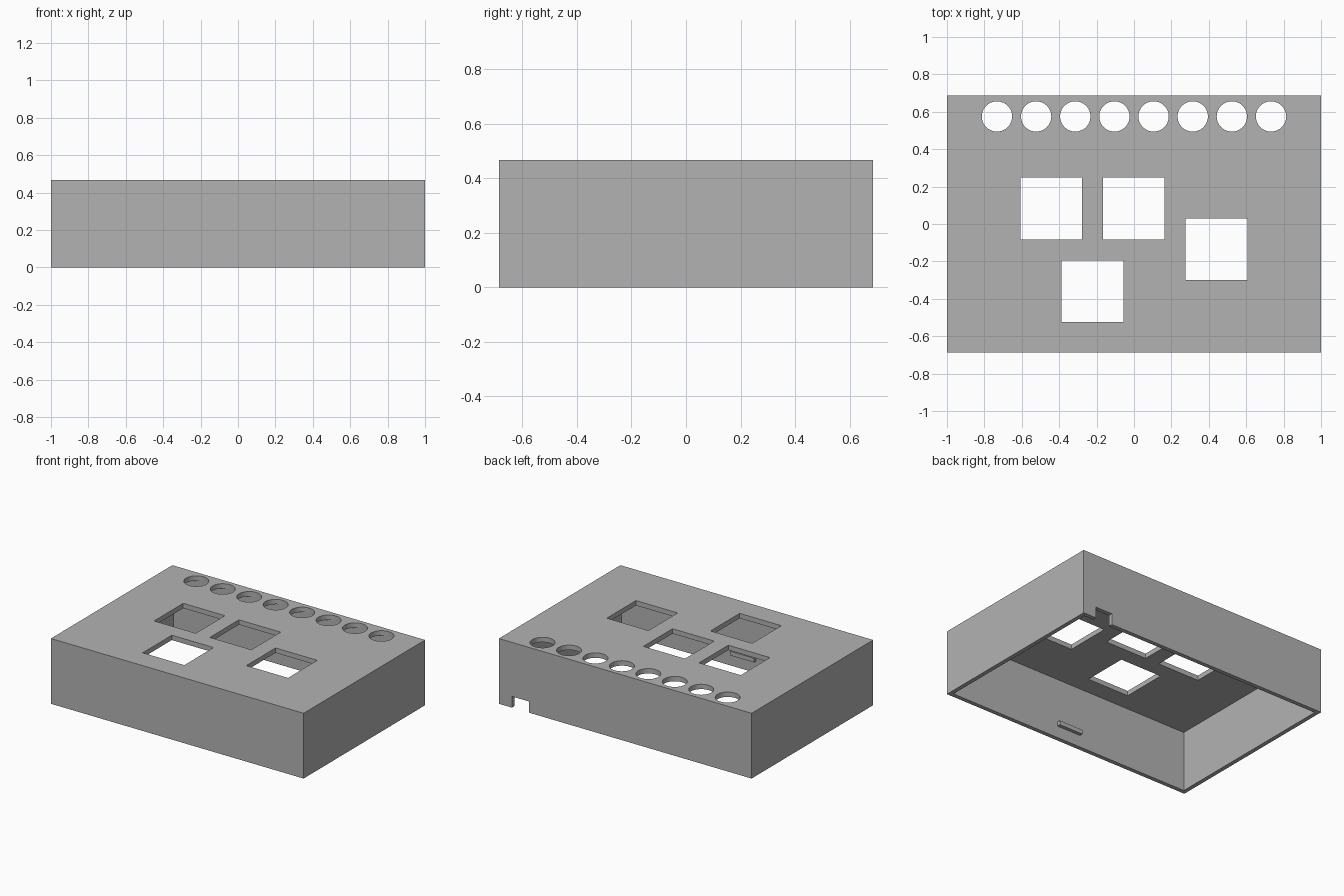
import bpy

old = bpy.data.objects.get("Cube")
if old:
    bpy.data.objects.remove(old, do_unlink=True)

W, D, H = 2.0, 1.373, 0.467      # outer size
WALL, PLATE = 0.03, 0.035        # wall and top thickness

grey = bpy.data.materials.new("plain grey")
grey.use_nodes = True
grey.diffuse_color = (0.45, 0.45, 0.45, 1)
grey.node_tree.nodes["Principled BSDF"].inputs["Base Color"].default_value = (0.45, 0.45, 0.45, 1)


def box(name, centre, size):
    bpy.ops.mesh.primitive_cube_add(size=1, location=centre)
    ob = bpy.context.object
    ob.name = name
    ob.scale = size
    bpy.ops.object.transform_apply(location=True, rotation=False, scale=True)
    ob.data.materials.append(grey)
    return ob


def disc(name, centre, radius, depth):
    bpy.ops.mesh.primitive_cylinder_add(vertices=48, radius=radius, depth=depth, location=centre)
    ob = bpy.context.object
    ob.name = name
    ob.data.materials.append(grey)
    return ob


def cut(target, cutter):
    cutter.hide_render = True
    mod = target.modifiers.new("cut", "BOOLEAN")
    mod.operation = "DIFFERENCE"
    mod.solver = "EXACT"
    mod.object = cutter
    bpy.context.view_layer.objects.active = target
    bpy.ops.object.modifier_apply(modifier=mod.name)
    bpy.data.objects.remove(cutter, do_unlink=True)


# Open-bottomed case
case = box("case_shell", (0, 0, H / 2), (W, D, H))
inner = H - PLATE
cut(case, box("cavity", (0, 0, inner / 2 - 0.1), (W - 2 * WALL, D - 2 * WALL, inner + 0.2)))

# Square button openings
for x, y in [(-0.442, 0.083), (-0.001, 0.083), (0.441, -0.135), (-0.222, -0.36)]:
    cut(case, box("square_hole", (x, y, H), (0.33, 0.33, 0.2)))

# Row of round openings along the back
for i in range(8):
    cut(case, disc("round_hole", ((i - 3.5) * 0.2093, 0.575, H), 0.081, 0.2))

# Cable notch at the bottom of the back wall
cut(case, box("cable_notch", (0.83, D / 2, 0), (0.135, 0.12, 0.16)))

# Small catch on the inside of the front wall
box("front_catch", (0, -D / 2 + WALL + 0.01, 0.1), (0.19, 0.03, 0.03))
